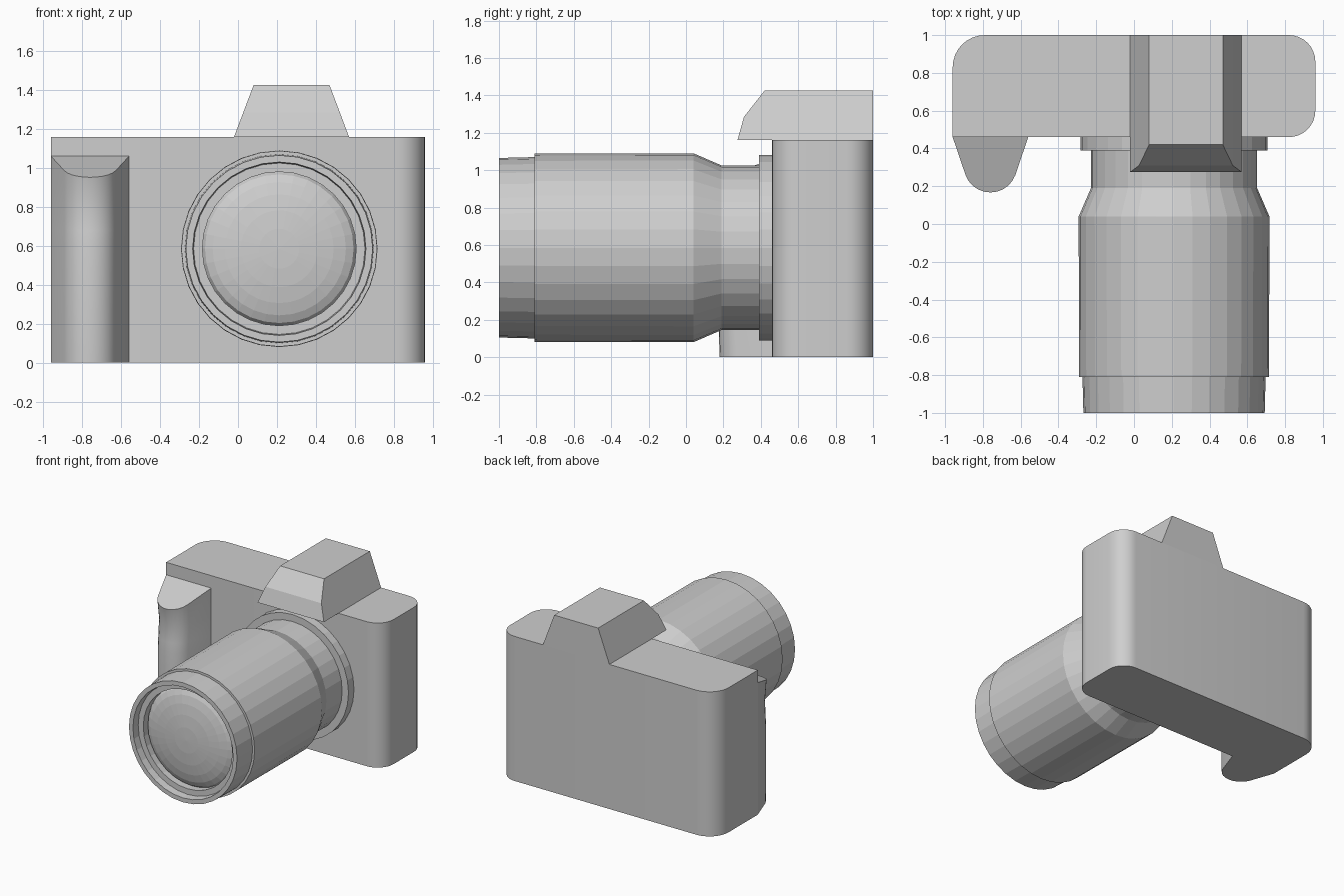
import bpy, bmesh, math

if "Cube" in bpy.data.objects:
    bpy.data.objects.remove(bpy.data.objects["Cube"])

grey = bpy.data.materials.new("plain grey")
grey.diffuse_color = (0.62, 0.62, 0.62, 1)
grey.use_nodes = True
grey.node_tree.nodes["Principled BSDF"].inputs["Base Color"].default_value = grey.diffuse_color


def finish(name, bm, smooth_angle=None):
    bmesh.ops.remove_doubles(bm, verts=bm.verts, dist=1e-5)
    bmesh.ops.recalc_face_normals(bm, faces=bm.faces)
    mesh = bpy.data.meshes.new(name)
    bm.to_mesh(mesh)
    bm.free()
    mesh.materials.append(grey)
    ob = bpy.data.objects.new(name, mesh)
    bpy.context.collection.objects.link(ob)
    if smooth_angle:
        bpy.ops.object.select_all(action='DESELECT')
        ob.select_set(True)
        bpy.context.view_layer.objects.active = ob
        bpy.ops.object.shade_smooth_by_angle(angle=math.radians(smooth_angle))
    return ob


def loft(name, sections, smooth_angle=None):
    """Skin a stack of equal-length point loops and cap both ends."""
    bm = bmesh.new()
    rings = [[bm.verts.new(p) for p in s] for s in sections]
    n = len(rings[0])
    for a, b in zip(rings, rings[1:]):
        for i in range(n):
            j = (i + 1) % n
            bm.faces.new((a[i], a[j], b[j], b[i]))
    bm.faces.new(rings[0])
    bm.faces.new(rings[-1])
    return finish(name, bm, smooth_angle)


def arc(cx, cy, r, start, end, n=8):
    return [(cx + r * math.cos(math.radians(start + (end - start) * i / n)),
             cy + r * math.sin(math.radians(start + (end - start) * i / n)))
            for i in range(n + 1)]


def lathe(name, profile, sides=32, cx=0.212, cz=0.585):
    """Turn (radius, y) points around the lens axis."""
    bm = bmesh.new()
    vs = [bm.verts.new((cx + r, y, cz)) for r, y in profile]
    es = [bm.edges.new(p) for p in zip(vs, vs[1:])]
    bmesh.ops.spin(bm, geom=vs + es, cent=(cx, 0, cz), axis=(0, 1, 0),
                   angle=2 * math.pi, steps=sides, use_merge=True)
    return finish(name, bm)


# Body: sharp at the grip corner, rounded at the other three
outline = ([(-0.96, 0.46)] + arc(0.82, 0.60, 0.14, -90, 0)
           + arc(0.82, 0.86, 0.14, 0, 90) + arc(-0.79, 0.83, 0.17, 90, 180))
loft("body", [[(x, y, z) for x, y in outline] for z in (0, 1.16)], 35)

# Hand grip: rounded nose, shallow finger dent, top sloping down to the front
nose = [(-0.96, 0.46)] + arc(-0.76, 0.305, 0.14, 200, 340, 10) + [(-0.56, 0.46)]


def grip_section(z, front, slope=0.0):
    scale = (0.46 - front) / (0.46 - 0.165)
    pts = [(x, 0.46 - (0.46 - y) * scale) for x, y in nose]
    return [(x, y, z - slope * (0.46 - y)) for x, y in pts]


loft("hand_grip", [grip_section(0, 0.18), grip_section(0.15, 0.175),
                   grip_section(0.60, 0.175), grip_section(0.68, 0.183),
                   grip_section(0.82, 0.195), grip_section(1.06, 0.167, 0.37)], 35)

# Viewfinder hump: tapered sides, front leaning back in two steps
loft("viewfinder_hump", [
    [(x0, y, z), (x1, y, z), (x1, 1.0, z), (x0, 1.0, z)]
    for x0, x1, y, z in ((-0.02, 0.57, 0.275, 1.16), (0.027, 0.523, 0.31, 1.285),
                         (0.08, 0.47, 0.42, 1.425))])

# Lens mount, barrel, stepped front ring and domed glass
lathe("lens_mount", [(0, 0.47), (0.496, 0.47), (0.496, 0.39), (0, 0.39)])
lathe("lens_barrel", [(0, 0.40), (0.44, 0.40), (0.44, 0.19), (0.505, 0.04),
                      (0.503, -0.81), (0, -0.81)])
lathe("lens_front_ring", [(0, -0.80), (0.485, -0.80), (0.48, -1.0), (0.445, -1.0),
                          (0.44, -0.94), (0.395, -0.94), (0.395, -0.88), (0, -0.88)])
dome = [(0.395 * math.sin(math.radians(a)), -0.88 - 0.08 * math.cos(math.radians(a)))
        for a in range(90, -1, -15)]
lathe("lens_glass", [(0, -0.87), (0.395, -0.87)] + dome)
